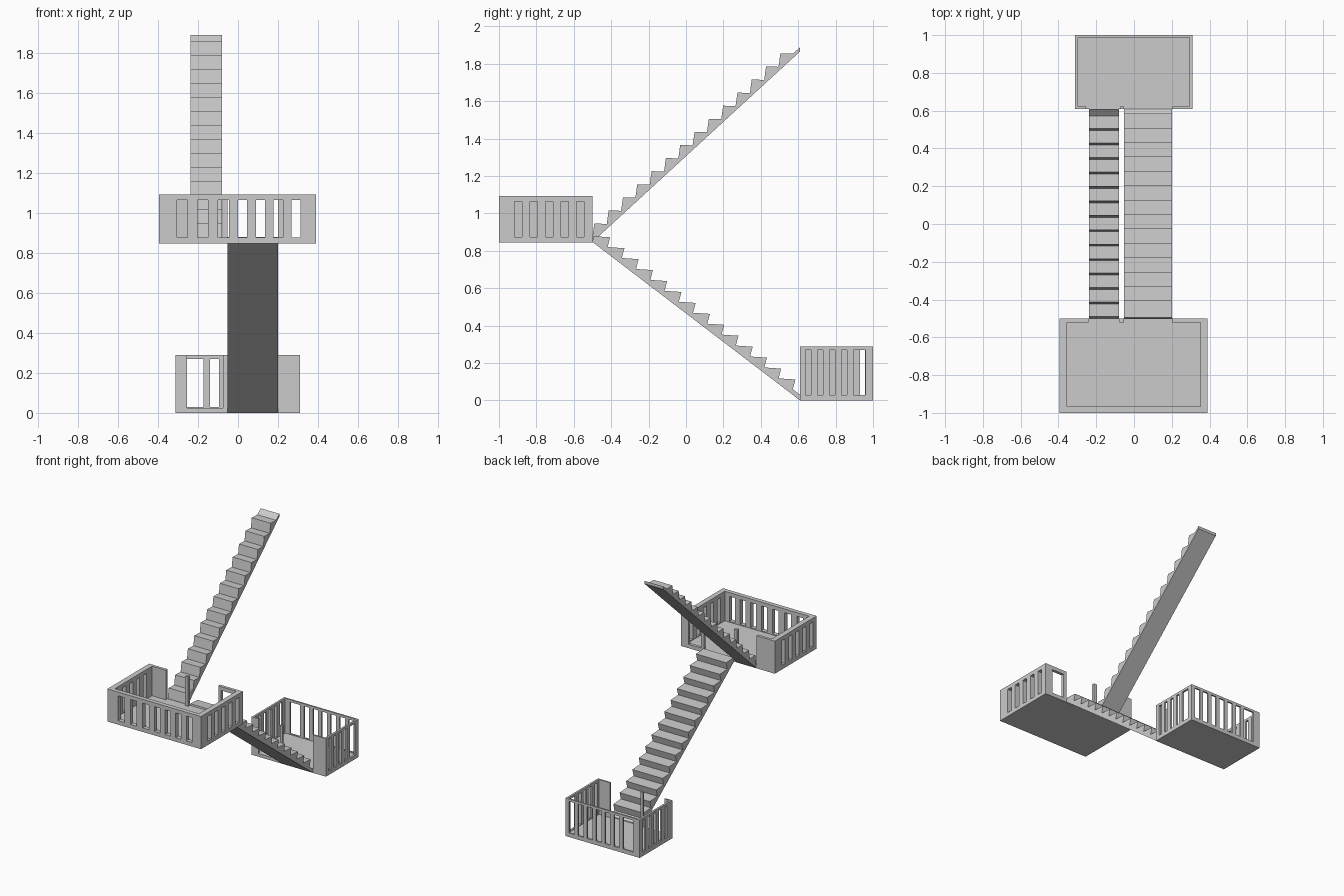
import bpy, bmesh
from mathutils import Matrix

if "Cube" in bpy.data.objects:
    bpy.data.objects.remove(bpy.data.objects["Cube"])


def plate(name, outline, axis, lo, hi, holes=()):
    """Extrude a flat outline (with holes) along an axis between lo and hi."""
    cu = bpy.data.curves.new(name, 'CURVE')
    cu.dimensions, cu.fill_mode = '2D', 'BOTH'
    cu.extrude = (hi - lo) / 2
    for pts in [outline, *holes]:
        sp = cu.splines.new('POLY')
        sp.points.add(len(pts) - 1)
        for p, (a, b) in zip(sp.points, pts):
            p.co = (a, b, 0, 1)
        sp.use_cyclic_u = True
    tmp = bpy.data.objects.new(name + "_tmp", cu)
    bpy.context.scene.collection.objects.link(tmp)
    dg = bpy.context.evaluated_depsgraph_get()
    me = bpy.data.meshes.new_from_object(tmp.evaluated_get(dg))
    bpy.data.objects.remove(tmp)
    mid = (lo + hi) / 2
    if axis == 'x':    # outline is (y, z)
        m = Matrix(((0, 0, 1, mid), (1, 0, 0, 0), (0, 1, 0, 0), (0, 0, 0, 1)))
    else:              # outline is (x, z)
        m = Matrix(((1, 0, 0, 0), (0, 0, -1, mid), (0, 1, 0, 0), (0, 0, 0, 1)))
    bm = bmesh.new()
    bm.from_mesh(me)
    bm.transform(m)
    bmesh.ops.remove_doubles(bm, verts=bm.verts, dist=1e-5)
    bmesh.ops.recalc_face_normals(bm, faces=bm.faces)
    for f in bm.faces:
        f.smooth = False
    bm.to_mesh(me)
    bm.free()
    me.name = name
    ob = bpy.data.objects.new(name, me)
    bpy.context.scene.collection.objects.link(ob)
    return ob


def rect(a0, a1, b0, b1):
    return [(a0, b0), (a1, b0), (a1, b1), (a0, b1)]


def slots(spans, z0, z1):
    return [rect(a, b, z0, z1) for a, b in spans]


def run(start, pitch, n, width):
    return [(start + pitch * i, start + pitch * i + width) for i in range(n)]


# Upper landing
Z0, Z1, S0, S1 = 0.845, 1.092, 0.875, 1.063
plate("upper_floor", rect(-0.395, 0.39, Z0, 0.868), 'y', -1.0, -0.5)
plate("upper_front_wall", rect(-0.395, 0.39, Z0, Z1), 'y', -1.0, -0.967,
      slots(run(-0.305, 0.103, 3, 0.053) + run(0.0, 0.089, 4, 0.046), S0, S1))
plate("upper_right_wall", rect(-0.967, -0.5, Z0, Z1), 'x', 0.352, 0.39,
      slots(run(-0.917, 0.083, 5, 0.04), S0, S1))
plate("upper_left_wall", rect(-0.967, -0.5, Z0, Z1), 'x', -0.395, -0.355,
      slots(run(-0.955, 0.083, 5, 0.036), S0, S1))
plate("upper_back_wall_left", rect(-0.355, -0.24, Z0, Z1), 'y', -0.522, -0.5)
plate("upper_back_wall_right", rect(0.2, 0.352, Z0, Z1), 'y', -0.522, -0.5,
      slots([(0.225, 0.33)], S0, S1))
plate("upper_divider_post", rect(-0.078, -0.053, Z0, Z1), 'y', -0.522, -0.5)

# Lower landing
T, S0, S1 = 0.288, 0.03, 0.27
plate("lower_floor", rect(-0.312, 0.31, 0, 0.024), 'y', 0.61, 1.0)
plate("lower_back_wall", rect(-0.312, 0.31, 0, T), 'y', 0.988, 1.0,
      slots([(-0.255, -0.172)] + run(-0.14, 0.075, 6, 0.045), S0, S1))
plate("lower_right_wall", rect(0.61, 0.988, 0, T), 'x', 0.295, 0.31,
      slots(run(0.64, 0.064, 4, 0.028) + [(0.896, 0.96)], S0, S1))
plate("lower_left_wall", rect(0.61, 0.988, 0, T), 'x', -0.312, -0.297,
      slots(run(0.674, 0.064, 5, 0.028), S0, S1))
plate("lower_front_wall_right", rect(0.2, 0.295, 0, T), 'y', 0.61, 0.622)
plate("lower_front_wall_left", rect(-0.297, -0.255, 0, T), 'y', 0.61, 0.622)
plate("lower_divider_post", rect(-0.075, -0.053, 0, T), 'y', 0.61, 0.622)

# Lower flight: treads overhang the risers
prof = [(-0.5, 0.847), (0.61, 0.0), (0.61, 0.03), (0.571, 0.06)]
for i in range(14):
    y, z = 0.585 - 0.0762 * i, 0.112 + 0.0585 * i
    prof += [(y, z), (max(y - 0.09, -0.5), z + 0.006)]
plate("lower_flight", prof, 'x', -0.053, 0.2)

# Upper flight
prof = [(0.61, 1.866), (-0.5, 0.847), (-0.5, 0.876)]
for i in range(14):
    y, z = -0.49 + 0.0765 * i, 0.946 + 0.07 * i
    prof += [(y, z), (y + 0.0665, z - 0.002)]
prof += [(0.61, 1.888)]
plate("upper_flight", prof, 'x', -0.238, -0.08)
